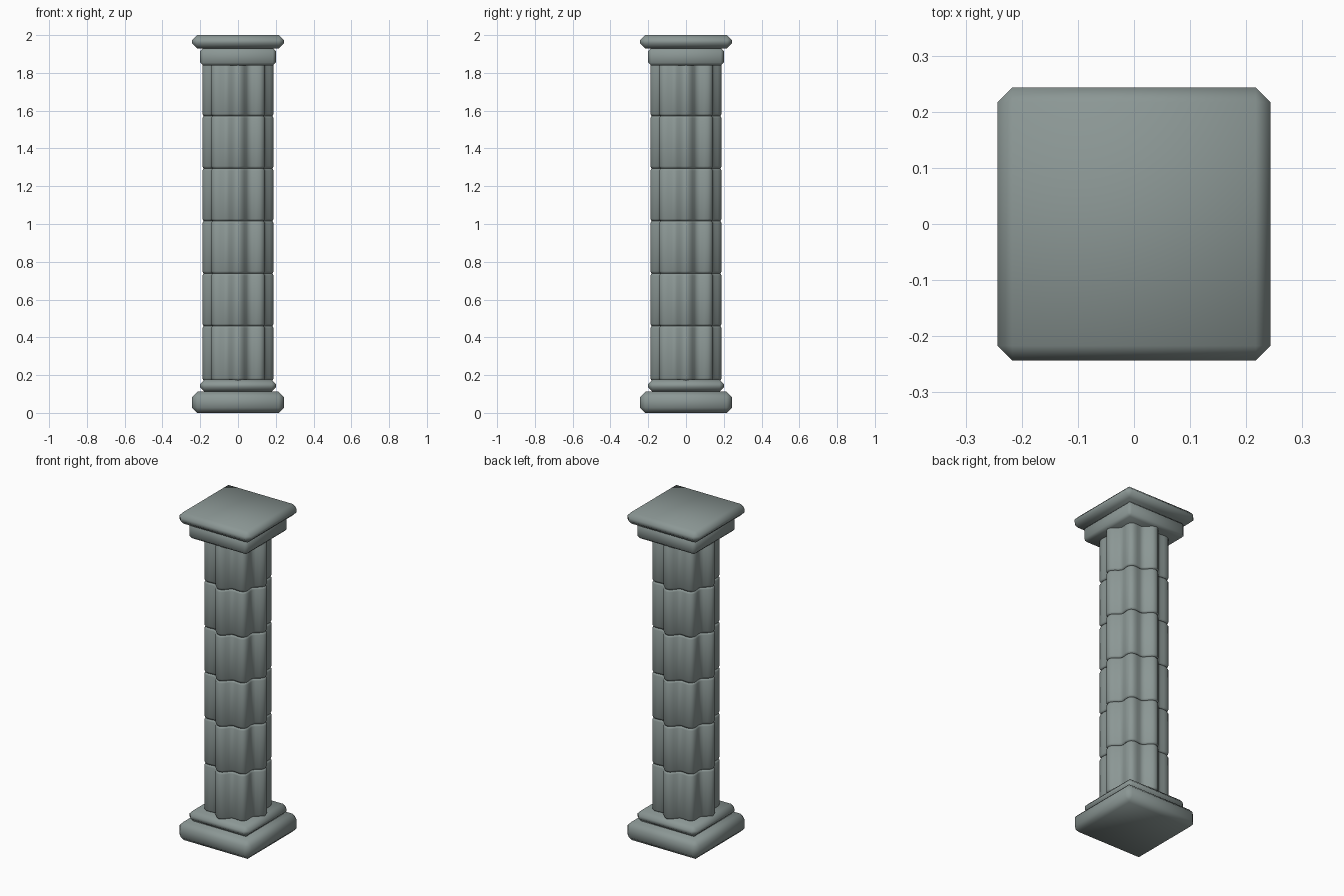
import bpy, bmesh
from math import sin, cos, pi

if "Cube" in bpy.data.objects:
    bpy.data.objects.remove(bpy.data.objects["Cube"])

# Dark grey-green stone
stone = bpy.data.materials.new("stone")
stone.diffuse_color = (0.26, 0.31, 0.30, 1)
stone.use_nodes = True
stone.node_tree.nodes["Principled BSDF"].inputs["Base Color"].default_value = stone.diffuse_color


def make_object(name, bm):
    bmesh.ops.recalc_face_normals(bm, faces=bm.faces)
    for f in bm.faces:
        f.smooth = True
    mesh = bpy.data.meshes.new(name)
    bm.to_mesh(mesh)
    bm.free()
    mesh.materials.append(stone)
    obj = bpy.data.objects.new(name, mesh)
    bpy.context.collection.objects.link(obj)
    return obj


# Square slab with softened, chamfered edges
def slab(name, half, z0, z1, bevel):
    bm = bmesh.new()
    bmesh.ops.create_cube(bm, size=1)
    for v in bm.verts:
        v.co.x *= 2 * half
        v.co.y *= 2 * half
        v.co.z = z0 if v.co.z < 0 else z1
    bmesh.ops.bevel(bm, geom=bm.edges[:], offset=bevel, segments=1,
                    profile=0.5, affect='EDGES')
    return make_object(name, bm)


# Eight-lobed drum with rounded rims that form the seams
def drum(name, z0, z1, sides=64):
    bm = bmesh.new()
    rim = [(z0, -0.007), (z0 + 0.012, 0), (z1 - 0.012, 0), (z1, -0.007)]
    rings = []
    for z, inset in rim:
        ring = []
        for i in range(sides):
            a = 2 * pi * i / sides
            r = 0.171 + 0.018 * cos(8 * a) + inset
            ring.append(bm.verts.new((r * cos(a), r * sin(a), z)))
        rings.append(ring)
    for lo, hi in zip(rings, rings[1:]):
        for i in range(sides):
            j = (i + 1) % sides
            bm.faces.new((lo[i], lo[j], hi[j], hi[i]))
    bm.faces.new(rings[0])
    bm.faces.new(rings[-1])
    return make_object(name, bm)


# Base
slab("base_plinth", 0.243, 0.0, 0.112, 0.028)
slab("base_step", 0.202, 0.112, 0.176, 0.024)

# Fluted shaft of six drums
seams = [0.172, 0.46, 0.738, 1.016, 1.294, 1.572, 1.85]
for n, (lo, hi) in enumerate(zip(seams, seams[1:])):
    drum(f"shaft_drum_{n + 1}", lo, hi)

# Capital
slab("capital_block", 0.2, 1.838, 1.932, 0.016)
slab("capital_top", 0.243, 1.93, 2.0, 0.026)
